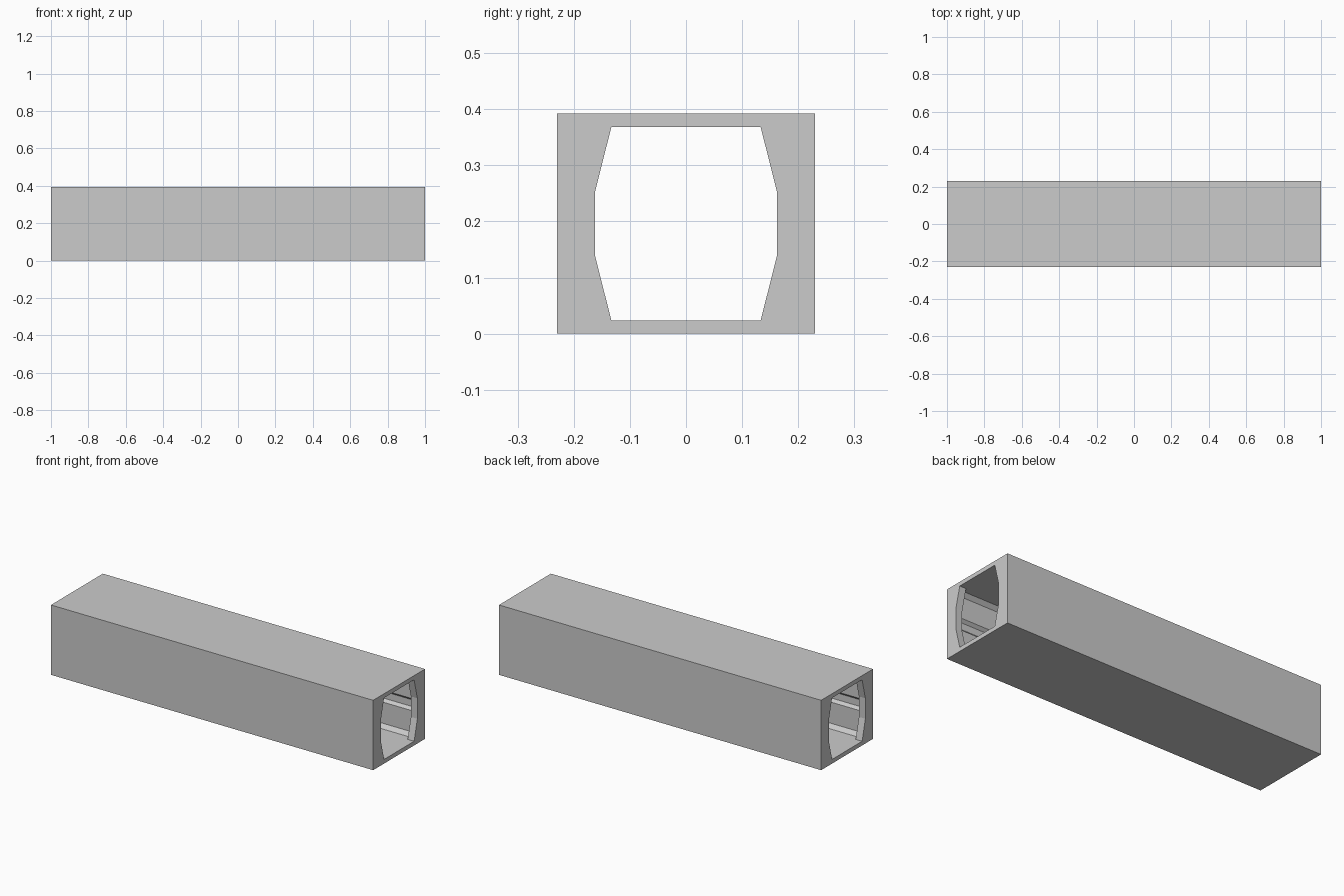
import bpy
import bmesh

if "Cube" in bpy.data.objects:
    bpy.data.objects.remove(bpy.data.objects["Cube"])

LENGTH, FRAME = 1.0, 0.04      # half length and end-frame depth
W, H = 0.23, 0.392             # half width and height
MID = H / 2


def symmetric(quarter):
    """Mirror an upper-right (y, z offset) chain into a full closed loop."""
    right = [(y, -z) for y, z in reversed(quarter)] + quarter
    left = [(-y, z) for y, z in reversed(right)]
    return [(y, MID + z) for y, z in right + left]


outer = symmetric([(W, MID)])
# end opening
opening = symmetric([(0.162, 0.0575), (0.133, 0.1725)])
# inner room: central wall groove, wall panel, bevel to the ceiling
room = symmetric([(0.200, 0.019), (0.185, 0.034), (0.185, 0.153), (0.165, 0.174)])

bm = bmesh.new()


def ring(profile, x):
    verts = [bm.verts.new((x, y, z)) for y, z in profile]
    edges = [bm.edges.new((verts[i - 1], verts[i])) for i in range(len(verts))]
    return verts, edges


def tube(a, b):
    n = len(a[0])
    for i in range(n):
        bm.faces.new((a[0][i - 1], a[0][i], b[0][i], b[0][i - 1]))


def cap(a, b):
    bmesh.ops.triangle_fill(bm, edges=a[1] + b[1], use_beauty=True,
                            use_dissolve=False, normal=(1, 0, 0))


outers, rooms = [], []
for s in (-1, 1):
    shell = ring(outer, s * LENGTH)
    mouth = ring(opening, s * LENGTH)
    mouth_back = ring(opening, s * (LENGTH - FRAME))
    room_end = ring(room, s * (LENGTH - FRAME))
    # end frame: face, inner lip, back
    cap(shell, mouth)
    cap(mouth_back, room_end)
    tube(mouth, mouth_back)
    outers.append(shell)
    rooms.append(room_end)

# outer walls and inner room walls
tube(*outers)
tube(*rooms)

bmesh.ops.recalc_face_normals(bm, faces=bm.faces[:])
mesh = bpy.data.meshes.new("corridor_shell")
bm.to_mesh(mesh)
bm.free()
obj = bpy.data.objects.new("corridor_shell", mesh)
bpy.context.collection.objects.link(obj)
